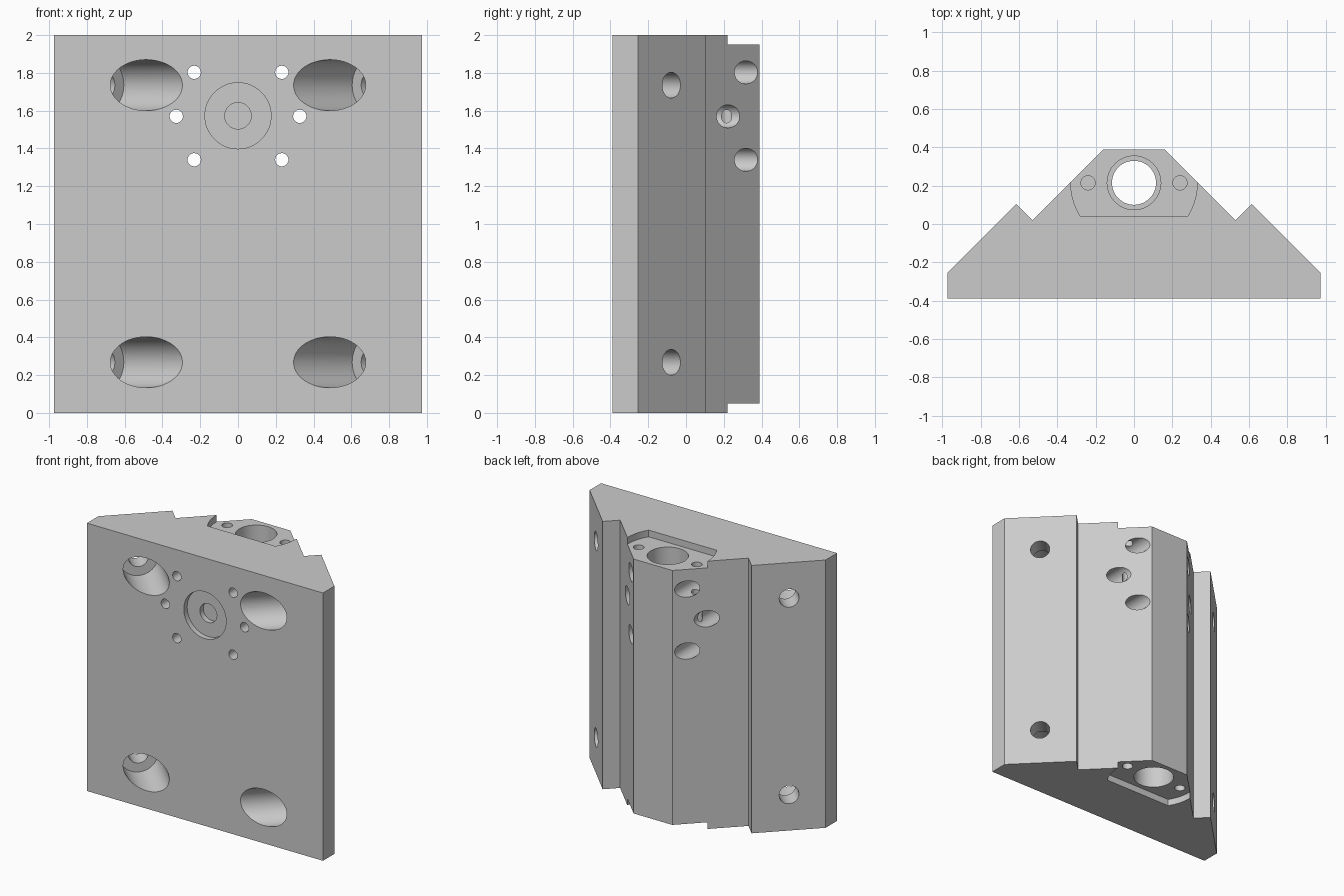
import bpy, bmesh
from mathutils import Vector

cube = bpy.data.objects.get("Cube")
if cube:
    bpy.data.objects.remove(cube, do_unlink=True)

grey = bpy.data.materials.new("plain grey")
grey.use_nodes = True
colour = (0.6, 0.6, 0.6, 1)
grey.diffuse_color = colour
grey.node_tree.nodes["Principled BSDF"].inputs["Base Color"].default_value = colour


def prism(name, outline, z0, z1):
    """Extrude an xy outline from z0 to z1."""
    bm = bmesh.new()
    base = bm.faces.new([bm.verts.new((x, y, z0)) for x, y in outline])
    top = bmesh.ops.extrude_face_region(bm, geom=[base])["geom"]
    bmesh.ops.translate(bm, vec=(0, 0, z1 - z0),
                        verts=[v for v in top if isinstance(v, bmesh.types.BMVert)])
    bmesh.ops.recalc_face_normals(bm, faces=bm.faces)
    mesh = bpy.data.meshes.new(name)
    bm.to_mesh(mesh)
    bm.free()
    mesh.materials.append(grey)
    obj = bpy.data.objects.new(name, mesh)
    bpy.context.collection.objects.link(obj)
    return obj


def cut(cutter):
    """Subtract a cutter from the block and discard it."""
    cutter.hide_render = True
    mod = block.modifiers.new("cut", "BOOLEAN")
    mod.operation = "DIFFERENCE"
    mod.solver = "EXACT"
    mod.object = cutter
    bpy.context.view_layer.objects.active = block
    bpy.ops.object.modifier_apply(modifier=mod.name)
    bpy.data.objects.remove(cutter, do_unlink=True)


def drill(start, end, radius):
    """Bore a round hole between two points."""
    start, end = Vector(start), Vector(end)
    axis = end - start
    bpy.ops.mesh.primitive_cylinder_add(
        vertices=48, radius=radius, depth=axis.length, location=(start + end) / 2,
        rotation=axis.to_track_quat("Z", "Y").to_euler())
    tool = bpy.context.object
    tool.name = "hole_cutter"
    tool.data.materials.append(grey)
    cut(tool)


# Stepped wedge body
half = [(0.975, -0.39), (0.975, -0.255), (0.615, 0.105), (0.53, 0.02), (0.16, 0.39)]
block = prism("mounting_block", half + [(-x, y) for x, y in reversed(half)], 0, 2)

# Flange pockets at both ends: a disc cut flat in front and open to the back
CY, R = 0.215, 0.33
arc = []
for i in range(13):
    y = 0.04 + (CY - 0.04) * i / 12
    arc.append(((R * R - (CY - y) ** 2) ** 0.5, y))
pocket = arc + [(R, 0.6)]
pocket += [(-x, y) for x, y in reversed(pocket)]
for z0, z1 in ((1.95, 2.1), (-0.1, 0.05)):
    cut(prism("pocket_cutter", pocket, z0, z1))

# Main bore with wider seats at the ends
drill((0, CY, -0.2), (0, CY, 2.2), 0.115)
drill((0, CY, 1.6), (0, CY, 2.2), 0.14)
drill((0, CY, -0.2), (0, CY, 0.4), 0.14)

# Shallow round seat on the front
drill((0, -0.5, 1.573), (0, -0.35, 1.573), 0.175)
drill((0, -0.5, 1.573), (0, -0.31, 1.573), 0.07)

for s in (-1, 1):
    # Flange screw holes
    drill((s * 0.24, CY, 1.5), (s * 0.24, CY, 2.1), 0.037)
    drill((s * 0.24, CY, -0.1), (s * 0.24, CY, 0.5), 0.037)
    # Through holes with wide back ends
    for x, z in ((0.232, 1.803), (0.327, 1.57), (0.232, 1.34)):
        drill((s * x, -0.5, z), (s * x, 0.5, z), 0.035)
        drill((s * x, -0.03, z), (s * x, 0.5, z), 0.061)
    # Angled bolt holes with deep seats
    for z in (0.268, 1.735):
        drill((s * 0.18, -0.695, z), (s * 0.70, -0.175, z), 0.135)
        drill((s * 0.60, -0.275, z), (s * 0.95, 0.075, z), 0.068)

# Smooth bores, crisp edges
bpy.ops.object.select_all(action="DESELECT")
block.select_set(True)
bpy.context.view_layer.objects.active = block
block.data.materials.clear()
block.data.materials.append(grey)
for face in block.data.polygons:
    face.material_index = 0
bpy.ops.object.shade_smooth_by_angle(angle=0.5)
